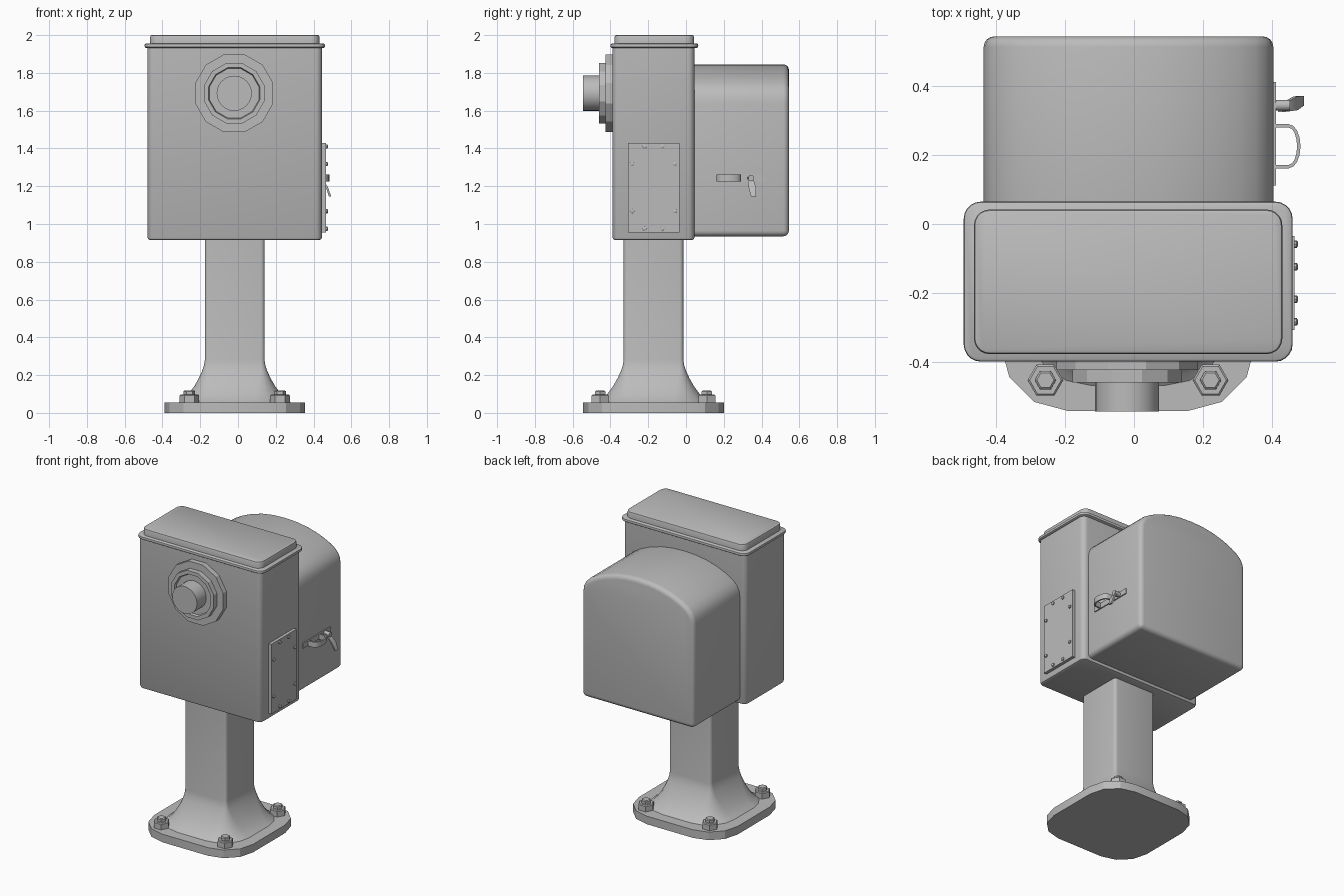
import bpy, bmesh
from math import pi, sin, cos, radians
from mathutils import Matrix, Vector

cube = bpy.data.objects.get("Cube")
if cube:
    bpy.data.objects.remove(cube, do_unlink=True)

grey = bpy.data.materials.new("cast_grey")
grey.use_nodes = True
grey.diffuse_color = (0.5, 0.5, 0.5, 1)
grey.node_tree.nodes["Principled BSDF"].inputs["Base Color"].default_value = (0.5, 0.5, 0.5, 1)


def finish(name, bm, angle=40, bevel=0.0):
    """Turn a bmesh into a shaded object, optionally with rounded edges."""
    bmesh.ops.recalc_face_normals(bm, faces=bm.faces[:])
    mesh = bpy.data.meshes.new(name)
    bm.to_mesh(mesh)
    bm.free()
    mesh.materials.append(grey)
    ob = bpy.data.objects.new(name, mesh)
    bpy.context.collection.objects.link(ob)
    bpy.ops.object.select_all(action='DESELECT')
    ob.select_set(True)
    bpy.context.view_layer.objects.active = ob
    if bevel:
        mod = ob.modifiers.new("rounding", 'BEVEL')
        mod.width = bevel
        mod.segments = 4
        mod.limit_method = 'ANGLE'
        mod.angle_limit = radians(50)
        bpy.ops.object.modifier_apply(modifier=mod.name)
    bpy.ops.object.shade_smooth_by_angle(angle=radians(angle))
    return ob


def loft(bm, loops):
    """Skin closed loops of points and cap both ends."""
    rings = [[bm.verts.new(p) for p in loop] for loop in loops]
    for a, b in zip(rings, rings[1:]):
        n = len(a)
        for i in range(n):
            bm.faces.new((a[i], a[(i + 1) % n], b[(i + 1) % n], b[i]))
    bm.faces.new(rings[0][::-1])
    bm.faces.new(rings[-1])


def rounded_loop(cx, cy, hx, hy, r, z, seg):
    pts = []
    for k, (sx, sy) in enumerate(((1, 1), (-1, 1), (-1, -1), (1, -1))):
        for i in range(seg + 1):
            a = (k + i / seg) * pi / 2
            pts.append((cx + sx * (hx - r) + r * cos(a), cy + sy * (hy - r) + r * sin(a), z))
    return pts


def rounded_stack(name, x0, x1, y0, y1, r, levels, seg=5, angle=40):
    """Rounded rectangle lofted through (height, inset) levels."""
    cx, cy, hx, hy = (x0 + x1) / 2, (y0 + y1) / 2, (x1 - x0) / 2, (y1 - y0) / 2
    bm = bmesh.new()
    loft(bm, [rounded_loop(cx, cy, hx - d, hy - d, max(r - d, 0.004), z, seg) for z, d in levels])
    return finish(name, bm, angle)


def turned(name, centre, axis, profile, sides, angle=40, spin=0.0):
    """Solid of revolution through (distance along axis, radius) points."""
    rot = Vector((0, 0, 1)).rotation_difference(Vector(axis)).to_matrix()
    bm = bmesh.new()
    loops = []
    for d, r in profile:
        loops.append([Vector(centre) + rot @ Vector((r * cos(spin + 2 * pi * i / sides),
                      r * sin(spin + 2 * pi * i / sides), d)) for i in range(sides)])
    loft(bm, loops)
    return finish(name, bm, angle)


def box(name, x0, x1, y0, y1, z0, z1):
    bm = bmesh.new()
    loft(bm, [[(x0, y0, z), (x1, y0, z), (x1, y1, z), (x0, y1, z)] for z in (z0, z1)])
    return finish(name, bm)


# Foot plate, and flared pedestal whose corners round off as it widens
PX, PY = -0.0175, -0.172
rounded_stack("foot_plate", PX - 0.372, PX + 0.372, PY - 0.372, PY + 0.372, 0.2,
              [(0, 0), (0.055, 0)], seg=3, angle=25)
flare = [(0.05, 0.305, 0.2), (0.07, 0.275, 0.165), (0.1, 0.245, 0.13), (0.14, 0.215, 0.09),
         (0.18, 0.192, 0.06), (0.22, 0.173, 0.035), (0.25, 0.163, 0.025), (0.28, 0.158, 0.02),
         (0.94, 0.158, 0.02)]
bm = bmesh.new()
loft(bm, [rounded_loop(PX, PY, h, h, r, z, 4) for z, h, r in flare])
finish("pedestal", bm)

# Foot bolts
for sx in (-1, 1):
    for sy in (-1, 1):
        c = (PX + sx * 0.24, PY + sy * 0.282, 0.05)
        turned("foot_nut", c, (0, 0, 1), [(0, 0.052), (0.042, 0.052), (0.047, 0.046)], 6, 25)
        turned("foot_stud", c, (0, 0, 1), [(0, 0.031), (0.064, 0.031), (0.069, 0.025)], 6, 25)

# Main cabinet, rim and lid
rounded_stack("cabinet", -0.48, 0.445, -0.39, 0.045, 0.035,
              [(0.915, 0.015), (0.919, 0.005), (0.93, 0), (1.94, 0)])
rounded_stack("cabinet_rim", -0.495, 0.461, -0.4, 0.065, 0.05,
              [(1.932, 0.008), (1.936, 0.002), (1.944, 0), (1.952, 0.002), (1.956, 0.008)])
rounded_stack("lid", -0.465, 0.431, -0.378, 0.042, 0.045,
              [(1.95, 0), (1.99, 0), (1.997, 0.003), (2.0, 0.009)])

# Rear hood with arched roof
bm = bmesh.new()
half = [(0.421, 0.935), (0.421, 1.64), (0.416, 1.68), (0.4, 1.715), (0.37, 1.745),
        (0.32, 1.775), (0.25, 1.805), (0.17, 1.828), (0.09, 1.841)]
arch = half + [(0, 1.845)] + [(-x, z) for x, z in reversed(half)]
loft(bm, [[(x - 0.016, y, z) for x, z in arch] for y in (0.0, 0.545)])
finish("rear_hood", bm, 40, bevel=0.03)

# Front stepped boss: disc, hollow ring and stub
C = (-0.02, -0.385, 1.692)
turned("boss_disc", C, (0, -1, 0), [(0, 0.213), (0.04, 0.213)], 12, 25, pi / 12)
turned("boss_ring", C, (0, -1, 0),
       [(0, 0.165), (0.075, 0.165), (0.075, 0.14), (0.06, 0.135)], 12, 25, pi / 12)
turned("boss_stub", C, (0, -1, 0), [(0, 0.093), (0.16, 0.093)], 24)

# Side access cover with eight screws
box("access_cover", 0.44, 0.466, -0.308, -0.035, 0.955, 1.43)
for s in (-1, 1):
    for t in (-1, 1):
        for dy, dz in ((0.113, 0.125), (0.047, 0.218)):
            turned("cover_screw", (0.46, -0.1715 + s * dy, 1.1925 + t * dz), (1, 0, 0),
                   [(0, 0.011), (0.013, 0.011), (0.016, 0.007)], 8)

# Hasp strap, staple loop and hanging latch tab on the hood
box("hasp_strap", 0.4, 0.412, 0.112, 0.412, 1.226, 1.262)
bm = bmesh.new()
outline = []
for r_out in (0.0, 0.01):
    arc = [(0.408, 0.162 + r_out)]
    for i in range(9):
        a = -pi / 2 + pi * i / 8
        arc.append((0.45 + (0.034 - r_out) * cos(a), 0.226 + (0.064 - r_out) * sin(a)))
    arc.append((0.408, 0.29 - r_out))
    outline.append(arc)
levels = [[[bm.verts.new((x, y, z)) for x, y in arc] for arc in outline] for z in (1.226, 1.262)]
(lo_out, lo_in), (hi_out, hi_in) = levels
for a, b in ((lo_out, lo_in), (lo_in, hi_in), (hi_in, hi_out), (hi_out, lo_out)):
    for i in range(len(a) - 1):
        bm.faces.new((a[i], a[i + 1], b[i + 1], b[i]))
for i in (0, -1):
    bm.faces.new((lo_out[i], lo_in[i], hi_in[i], hi_out[i]))
finish("staple_loop", bm)

turned("latch_pivot", (0.408, 0.345, 1.244), (1, 0, 0), [(0, 0.016), (0.045, 0.016)], 10)
bm = bmesh.new()
tab = [(0.425, 0.012, 1.25), (0.45, 0.016, 1.225), (0.47, 0.02, 1.195), (0.488, 0.014, 1.145)]
loft(bm, [[(x + dx, 0.33 + k * 0.007 + s * w, z) for dx, s in
           ((-0.006, -1), (0.006, -1), (0.006, 1), (-0.006, 1))]
          for k, (x, w, z) in enumerate(tab, 1)])
finish("latch_tab", bm)
